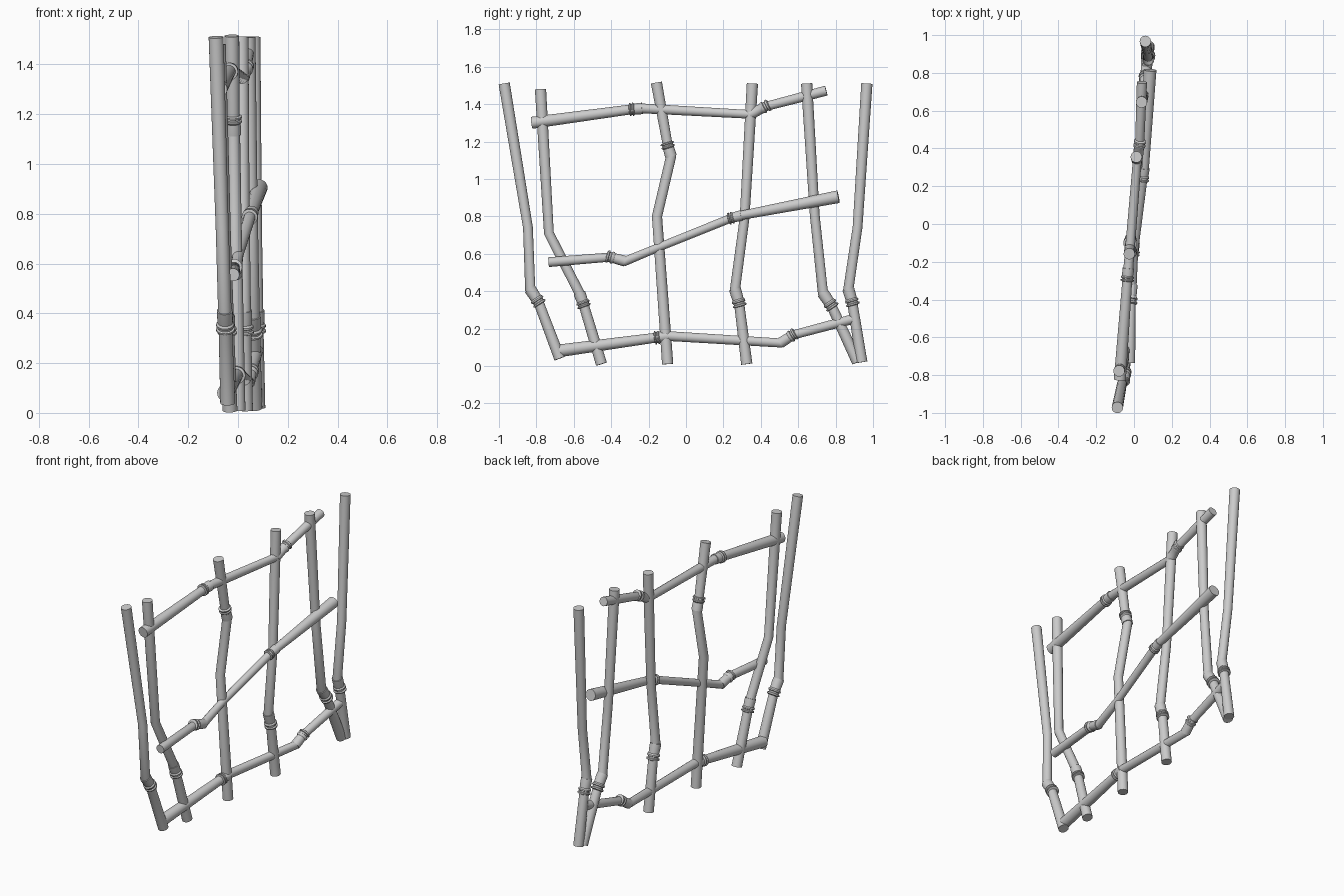
import bpy, bmesh, math
from mathutils import Vector

if "Cube" in bpy.data.objects:
    bpy.data.objects.remove(bpy.data.objects["Cube"])

SIDES = 20

# Sweep a round section along a path, mitring the bends; rings = [(point, radius)]
def tube(bm, pts, radii):
    pts = [Vector(p) for p in pts]
    loops = []
    n = len(pts)
    for i, (p, r) in enumerate(zip(pts, radii)):
        a = (pts[i] - pts[i - 1]).normalized() if i else (pts[1] - pts[0]).normalized()
        b = (pts[i + 1] - pts[i]).normalized() if i < n - 1 else a
        t = (a + b).normalized()
        u = t.cross(Vector((1, 0, 0))).normalized()
        v = t.cross(u).normalized()
        k = r / max(t.dot(a), 0.6)          # keep thickness through the mitre
        loops.append([bm.verts.new(p + u * k * math.cos(s) + v * r * math.sin(s))
                      for s in (2 * math.pi * j / SIDES for j in range(SIDES))])
    for l0, l1 in zip(loops, loops[1:]):
        for j in range(SIDES):
            k = (j + 1) % SIDES
            bm.faces.new((l0[j], l0[k], l1[k], l1[j]))
    bm.faces.new(loops[0][::-1])
    bm.faces.new(loops[-1])

# Slightly fat sleeve from a bend point to the next joint, with a thin lip near the joint
def sleeve(bm, a, b, r):
    a, b = Vector(a), Vector(b)
    prof = [(-0.02, 1.18), (0.3, 1.18), (0.72, 1.12), (0.82, 1.35), (0.92, 1.35),
            (0.96, 1.12), (1.06, 1.12), (1.1, 1.38), (1.2, 1.38), (1.25, 1.0)]
    tube(bm, [a.lerp(b, t) for t, _ in prof], [r * k for _, k in prof])

# One pole: path points (x, y, z, radius) and the (bend, joint) index pairs carrying a sleeve
def cane(name, path, nodes):
    bm = bmesh.new()
    tube(bm, [p[:3] for p in path], [p[3] for p in path])
    for i, j in nodes:
        sleeve(bm, path[i][:3], path[j][:3], (path[i][3] + path[j][3]) / 2)
    bmesh.ops.recalc_face_normals(bm, faces=bm.faces)
    me = bpy.data.meshes.new(name)
    bm.to_mesh(me)
    bm.free()
    ob = bpy.data.objects.new(name, me)
    bpy.context.collection.objects.link(ob)
    bpy.context.view_layer.objects.active = ob
    ob.select_set(True)
    bpy.ops.object.shade_smooth_by_angle(angle=math.radians(35))
    ob.select_set(False)

# Upright poles: top x, bottom x, then (y, z) at top, bends and bottom, and sleeve indices
posts = [
    (-.088, -.040, [(-.972, 1.51), (-.845, .74), (-.833, .41), (-.79, .345), (-.675, .04)], (2, 3)),
    (-.080, -.032, [(-.778, 1.48), (-.733, .71), (-.57, .39), (-.548, .33), (-.452, .01)], (2, 3)),
    (-.025, .000, [(-.158, 1.515), (-.098, 1.18), (-.080, 1.12), (-.155, .80), (-.098, .01)], (2, 1)),
    (.012, .030, [(.355, 1.51), (.313, .79), (.262, .41), (.284, .335), (.325, .01)], (2, 3)),
    (.040, .068, [(.645, 1.51), (.688, .81), (.732, .39), (.776, .325), (.917, .02)], (2, 3)),
    (.060, .080, [(.967, 1.51), (.917, .74), (.868, .41), (.889, .34), (.940, .02)], (2, 3)),
]
for n, (xt, xb, yz, node) in enumerate(posts, 1):
    radii = [.03, .026, .027, .027, .03]
    path = [(xb + (xt - xb) * z / 1.51, y, z, r) for (y, z), r in zip(yz, radii)]
    cane(f"upright_pole_{n}", path, [node])

# Crossing rails, left to right
cane("top_rail", [(-.075, -.825, 1.30, .032), (-.035, -.29, 1.372, .026), (-.03, -.235, 1.377, .026),
                  (.018, .345, 1.345, .023), (.03, .425, 1.387, .024), (.042, .75, 1.472, .027)],
     [(2, 1), (3, 4)])
cane("middle_rail", [(-.02, -.735, .555, .026), (-.015, -.405, .582, .024), (-.01, -.325, .56, .024),
                     (.0, -.145, .635, .022), (.048, .24, .79, .023), (.055, .295, .805, .024),
                     (.085, .815, .905, .034)],
     [(2, 1), (5, 4)])
cane("bottom_rail", [(-.05, -.685, .08, .034), (-.005, -.155, .152, .026), (0, -.10, .16, .026),
                     (.04, .505, .123, .024), (.05, .57, .165, .024), (.075, .89, .25, .026)],
     [(2, 1), (3, 4)])
